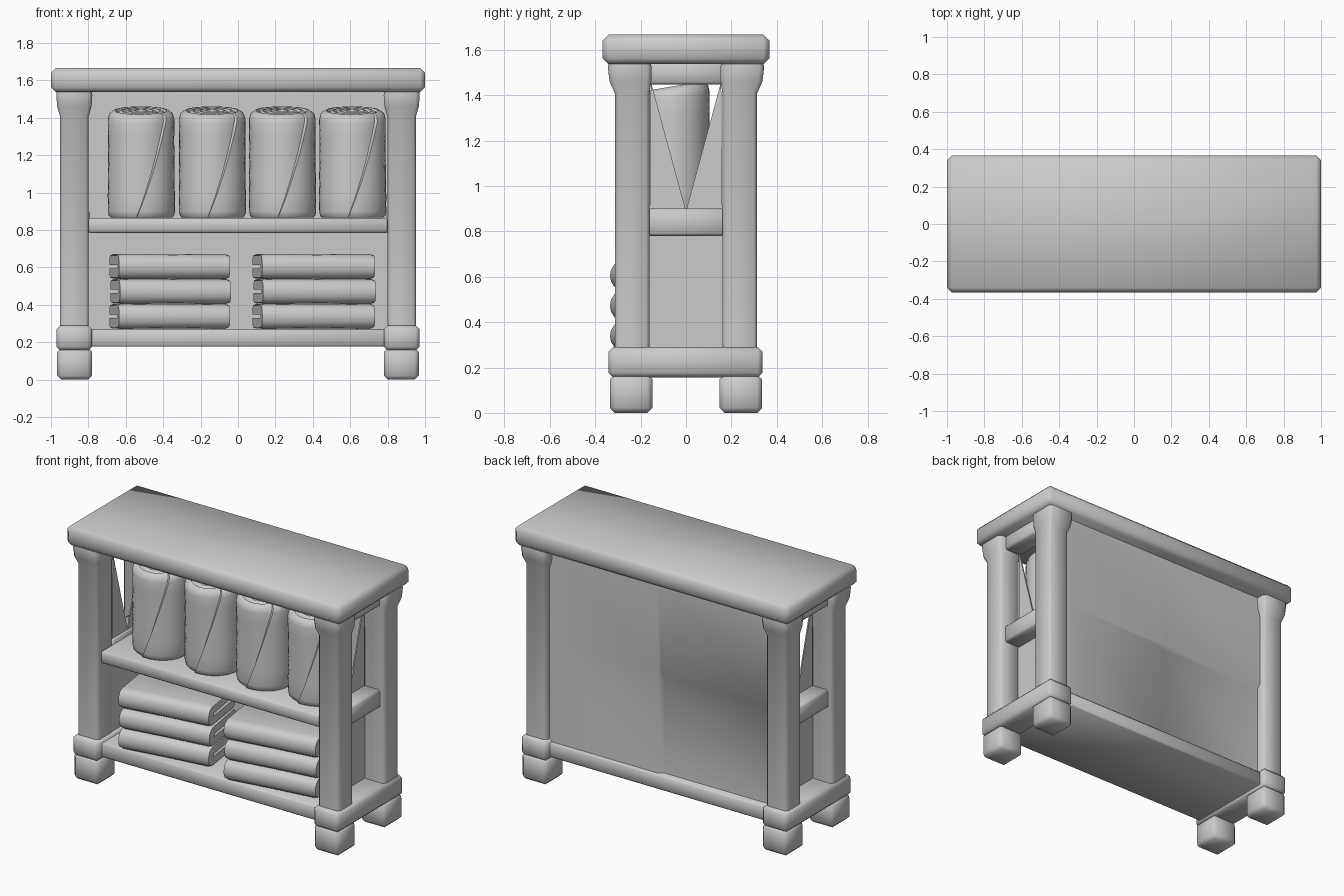
import bpy, bmesh, math
from mathutils import Matrix, Vector

if "Cube" in bpy.data.objects:
    bpy.data.objects.remove(bpy.data.objects["Cube"])

clay = bpy.data.materials.new("warm grey")
clay.diffuse_color = (0.6, 0.6, 0.6, 1)
clay.use_nodes = True
clay.node_tree.nodes["Principled BSDF"].inputs["Base Color"].default_value = clay.diffuse_color


def finish(name, bm, angle=50):
    bmesh.ops.recalc_face_normals(bm, faces=bm.faces[:])
    me = bpy.data.meshes.new(name)
    bm.to_mesh(me)
    bm.free()
    me.materials.append(clay)
    ob = bpy.data.objects.new(name, me)
    bpy.context.collection.objects.link(ob)
    bpy.ops.object.select_all(action='DESELECT')
    ob.select_set(True)
    bpy.context.view_layer.objects.active = ob
    bpy.ops.object.shade_smooth_by_angle(angle=math.radians(angle))
    return ob


def box(name, x, y, z, bevel=0.0, segments=1):
    """Bevelled box from (min, max) ranges."""
    bm = bmesh.new()
    bmesh.ops.create_cube(bm, size=1)
    for v in bm.verts:
        v.co = Vector([(r[0] + r[1]) / 2 + c * (r[1] - r[0]) for c, r in zip(v.co, (x, y, z))])
    if bevel:
        bmesh.ops.bevel(bm, geom=bm.edges[:], offset=bevel, segments=segments,
                        profile=0.5, affect='EDGES')
    return finish(name, bm, 60)


def skin(bm, rings):
    """Join equal-length closed rings and cap both ends."""
    loops = [[bm.verts.new(p) for p in r] for r in rings]
    n = len(loops[0])
    for a, b in zip(loops, loops[1:]):
        for i in range(n):
            j = (i + 1) % n
            bm.faces.new((a[i], a[j], b[j], b[i]))
    bm.faces.new(loops[0][::-1])
    bm.faces.new(loops[-1])


def post(name, cx, cy):
    """Square post with cut corners and a flared head shifted outward."""
    rings = []
    out = math.copysign(1, cy)
    for z, h, shift in ((0.27, .077, 0), (1.41, .077, 0), (1.46, .092, .008),
                        (1.52, .096, .011), (1.55, .093, .011)):
        c = h * 0.8
        pts = ((h, -c), (h, c), (c, h), (-c, h), (-h, c), (-h, -c), (-c, -h), (c, -h))
        rings.append([(cx + px, cy + py + out * shift, z) for px, py in pts])
    bm = bmesh.new()
    skin(bm, rings)
    finish(name, bm)


def side_plate(name, pts, x):
    """Thin panel in the end frame, from (y, z) points."""
    bm = bmesh.new()
    skin(bm, [[(x + d, y, z) for y, z in pts] for d in (-0.004, 0.004)])
    finish(name, bm)


# Table top
box("table_top", (-1, 1), (-.367, .367), (1.537, 1.667), .026)

# End frames
for s, side in ((-1, "left"), (1, "right")):
    def span(a, b):
        return sorted((s * a, s * b))
    for cy, face in ((-.237, "front"), (.237, "back")):
        post(f"{side}_{face}_post", s * .875, cy)
        box(f"{side}_{face}_foot", span(.78, .967), (cy * 1.02 - .094, cy * 1.02 + .094),
            (0, .17), .022)
    box(f"{side}_base_rail", span(.78, .97), (-.342, .337), (.157, .29), .02)
    box(f"{side}_shelf_rail", span(.79, .92), (-.17, .17), (.78, .90), .012)
    box(f"{side}_top_rail", span(.79, .92), (-.17, .17), (1.447, 1.55), .012)
    side_plate(f"{side}_lower_panel", ((-.17, .27), (.17, .27), (.17, .80), (-.17, .80)), s * .805)
    for d, part in ((-1, "front"), (1, "back")):
        side_plate(f"{side}_{part}_gusset", ((d * .16, .89), (0, .89), (d * .155, 1.46)), s * .805)

# Shelves
box("bottom_shelf", (-.80, .80), (-.30, .30), (.177, .27), .008)
box("middle_shelf", (-.80, .80), (-.285, .25), (.785, .865), .01)

# Back panel: flat inside, with a shallow stepped-in lower corner outside
bm = bmesh.new()
outer, inner, front = .275, .251, .246
xs, zs = (-.81, -.02, .01, .81), (.26, .89, .915, 1.55)
back = [[bm.verts.new((x, inner if i < 2 and j < 2 else outer, z)) for i, x in enumerate(xs)]
        for j, z in enumerate(zs)]
flat = [[bm.verts.new((x, front, z)) for x in xs] for z in zs]
for j in range(3):
    for i in range(3):
        for g in (back, flat):
            bm.faces.new((g[j][i], g[j][i + 1], g[j + 1][i + 1], g[j + 1][i]))
for k in range(3):
    for e in (0, 3):
        bm.faces.new((back[e][k], back[e][k + 1], flat[e][k + 1], flat[e][k]))
        bm.faces.new((back[k][e], back[k + 1][e], flat[k + 1][e], flat[k][e]))
finish("back_panel", bm, 60)


def cloth_roll(name, cx, cy):
    """Rolled cloth: stepped seam twisting up the side, coiled top tilted forward."""
    n, z0, z1 = 40, .866, 1.432
    rows = [(0, .93), (.02, .99), (.06, 1.02), (.2, 1.02), (.4, 1.01), (.6, 1), (.8, 1),
            (.93, 1), (.98, .96), (1, .88)]
    # ridges and grooves of the coil
    for k in range(4):
        q = .88 - k * .2
        rows += [(1.012, q - .06), (1.012, q - .11), (.99, q - .14), (.99, q - .16)]
    rings = []
    for t, q in rows:
        start = math.radians(-98 + 60 * min(t, 1) ** .85)
        ring = []
        for i in range(n):
            f = i / (n - 1)
            a = start + f * math.tau * .997
            r = q * (1 - .09 * f ** 3)
            x, y = .18 * r * math.cos(a), .165 * r * math.sin(a)
            ring.append((cx + x, cy + y, z0 + (z1 - z0) * t + .16 * y * max(0, t) ** 3))
        rings.append(ring)
    bm = bmesh.new()
    skin(bm, rings)
    finish(name, bm, 40)


for k, cx in enumerate((-.52, -.14, .235, .61)):
    cloth_roll(f"cloth_roll_{k + 1}", cx, -.06)


def folded_towel(name, corner, length, z, height, turn):
    """Folded towel: a U-shaped strip with its rounded fold at the front."""
    R, r, depth = height / 2, height * .08, .35
    arc = [math.radians(90 + 22.5 * k) for k in range(9)]
    F = R * .85
    prof = [(depth - .02, R), (depth, R * .8), (depth, r), (R + .01, r)]
    prof += [(R + .01 + r * math.cos(a), r * math.sin(a)) for a in arc[2:-1:2]]
    prof += [(R + .01, -r), (depth, -r), (depth, -R * .8), (depth - .02, -R)]
    prof += [(F + F * math.cos(a), math.copysign(R * abs(math.sin(a)) ** .85, math.sin(a)))
             for a in reversed(arc)]
    rot = Matrix.Rotation(turn, 3, 'Z')
    rings = []
    for x, q in ((0, .88), (.02, 1), (length / 2, .97), (length - .02, 1), (length, .88)):
        rings.append([rot @ Vector((x, y, p * q)) + Vector((corner[0], corner[1], z + R))
                      for y, p in prof])
    bm = bmesh.new()
    skin(bm, rings)
    finish(name, bm, 45)


for k, x in enumerate((-.635, .13)):
    for level in range(3):
        folded_towel(f"towel_{k + 1}_{level + 1}", (x + .005 * (level % 2), -.335),
                     .60 + .01 * k, .272 + level * .133, .134, math.radians(8.5))
